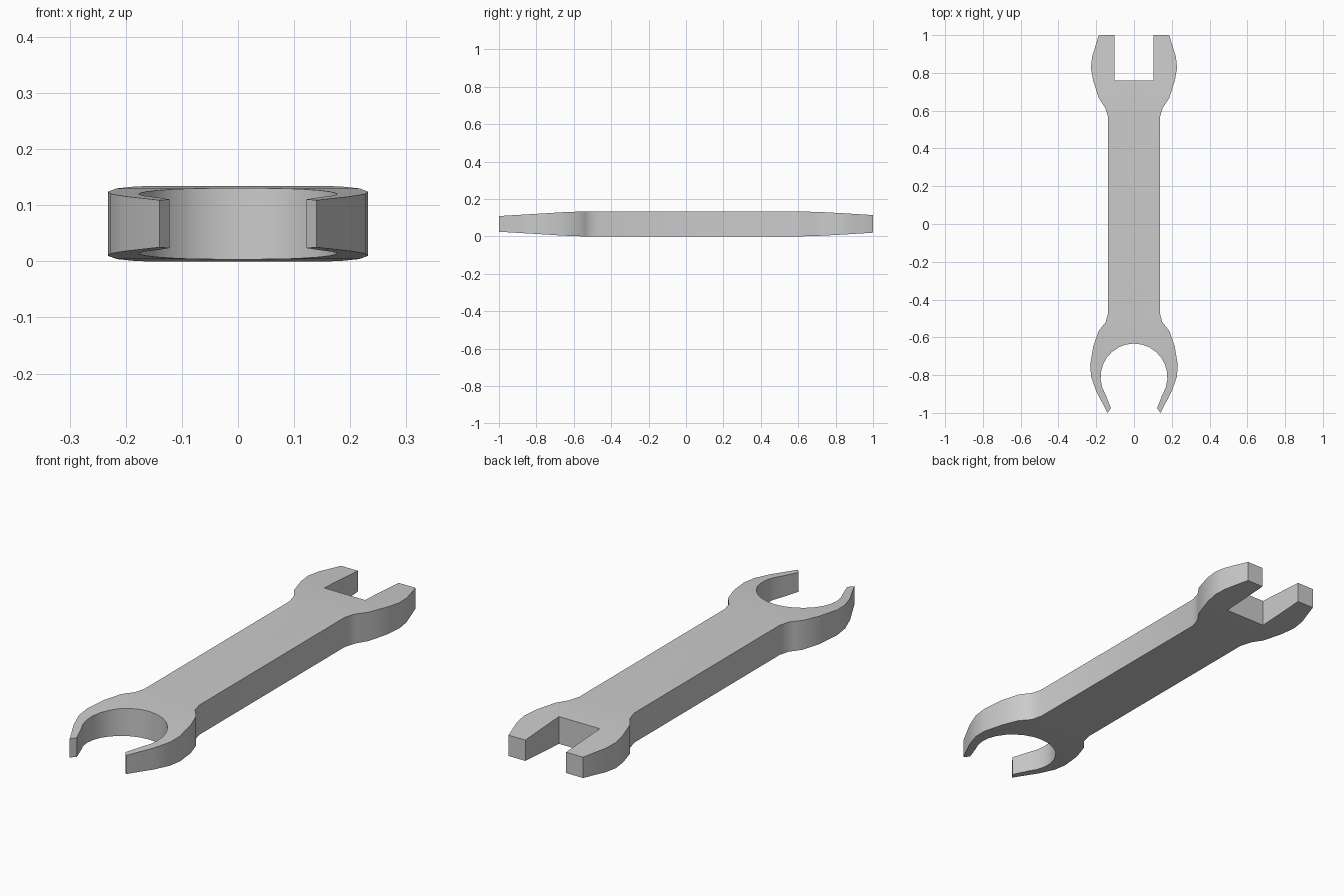
import bpy, bmesh
from math import sin, cos, radians

if "Cube" in bpy.data.objects:
    bpy.data.objects.remove(bpy.data.objects["Cube"])

THICK = 0.134

# Right half of the outline, from slot centre round to the bore
half = [(0, 0.76), (0.102, 0.76), (0.102, 1.0), (0.186, 1.0), (0.222, 0.885),
        (0.228, 0.825), (0.216, 0.758), (0.186, 0.665), (0.152, 0.615),
        (0.137, 0.565), (0.137, -0.472), (0.15, -0.52), (0.187, -0.566),
        (0.215, -0.645), (0.232, -0.745), (0.227, -0.81), (0.2, -0.885),
        (0.14, -1.0), (0.122, -0.975)]
# Round bore of the open ring jaw
for i in range(10):
    a = radians(-32 + 122 * i / 9)
    half.append((0.177 * cos(a) if i < 9 else 0.0, -0.81 + 0.177 * sin(a)))

# How far the top and bottom faces draw in towards each end: (y, inset)
TAPER = [(-1.0, 0.025), (-0.77, 0.0115), (-0.66, 0.0045), (-0.54, 0.0),
         (0.6, 0.0), (0.73, 0.004), (0.85, 0.0105), (1.0, 0.02)]


def inset(y):
    for (y0, a), (y1, b) in zip(TAPER, TAPER[1:]):
        if y <= y1:
            return a + (b - a) * max(0, y - y0) / (y1 - y0)
    return TAPER[-1][1]


# Flat half profile, cut across where the taper changes
bm = bmesh.new()
bm.faces.new([bm.verts.new((x, y, 0)) for x, y in half])
bmesh.ops.triangulate(bm, faces=bm.faces[:])
for y, _ in TAPER[1:-1]:
    bmesh.ops.bisect_plane(bm, geom=bm.verts[:] + bm.edges[:] + bm.faces[:],
                           plane_co=(0, y, 0), plane_no=(0, 1, 0), dist=1e-5)

# Mirror to the full profile, then thicken
dup = bmesh.ops.duplicate(bm, geom=bm.verts[:] + bm.edges[:] + bm.faces[:])
for v in dup["geom"]:
    if isinstance(v, bmesh.types.BMVert):
        v.co.x = -v.co.x
bmesh.ops.remove_doubles(bm, verts=bm.verts[:], dist=1e-5)
ext = bmesh.ops.extrude_face_region(bm, geom=bm.faces[:], use_keep_orig=True)
top = {v for v in ext["geom"] if isinstance(v, bmesh.types.BMVert)}
for v in bm.verts:
    d = inset(v.co.y)
    v.co.z = THICK - d if v in top else d
bmesh.ops.recalc_face_normals(bm, faces=bm.faces[:])

mesh = bpy.data.meshes.new("wrench")
bm.to_mesh(mesh)
bm.free()
wrench = bpy.data.objects.new("wrench", mesh)
bpy.context.collection.objects.link(wrench)

# Smooth curves, crisp edges
bpy.context.view_layer.objects.active = wrench
wrench.select_set(True)
bpy.ops.object.shade_smooth_by_angle(angle=radians(30))
